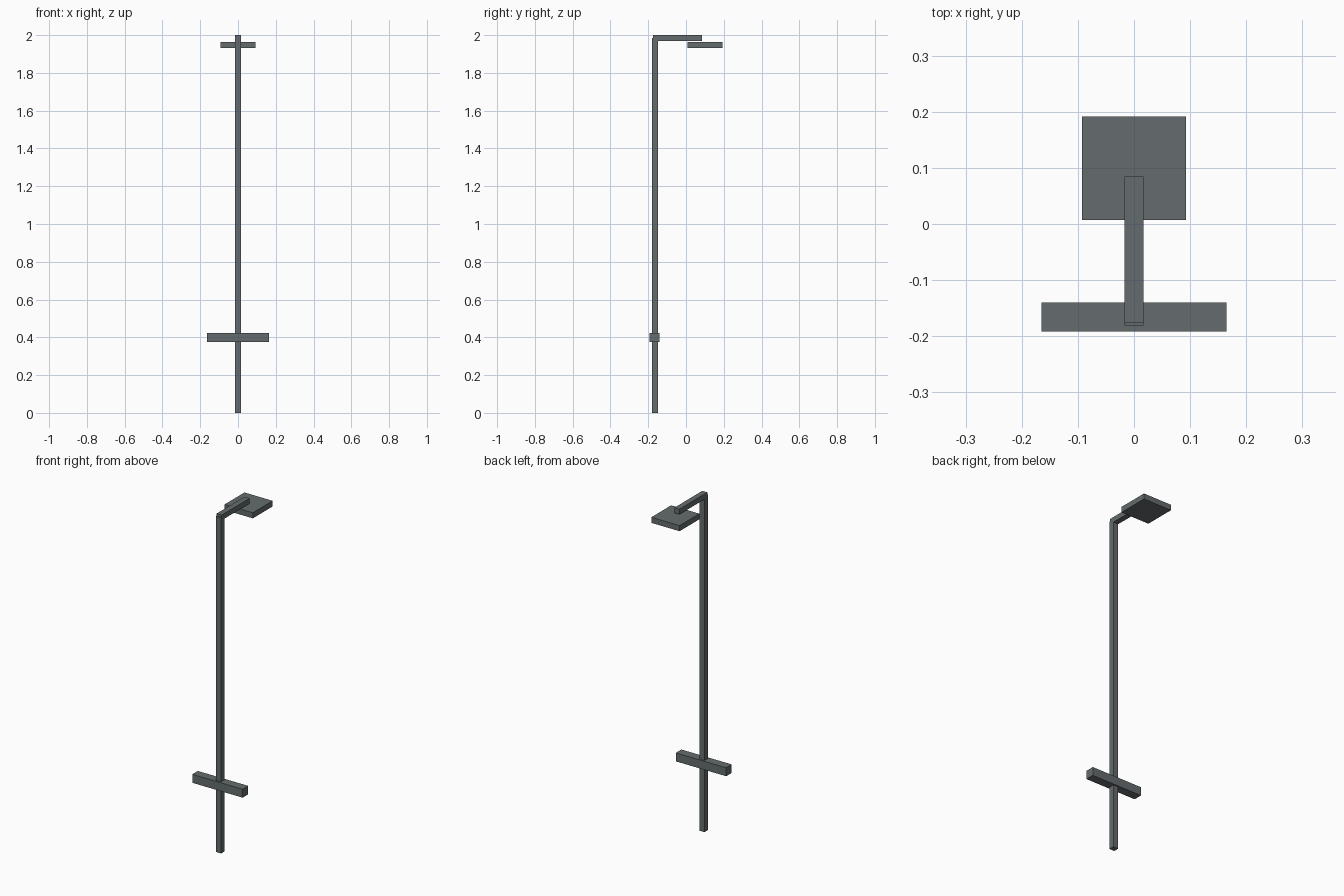
import bpy

if "Cube" in bpy.data.objects:
    bpy.data.objects.remove(bpy.data.objects["Cube"])

# dark grey metal
metal = bpy.data.materials.new("dark_metal")
metal.diffuse_color = (0.13, 0.15, 0.155, 1)
metal.use_nodes = True
metal.node_tree.nodes["Principled BSDF"].inputs["Base Color"].default_value = metal.diffuse_color


def box(name, x, y, z):
    """Axis-aligned box from (min, max) ranges."""
    bpy.ops.mesh.primitive_cube_add(size=1)
    ob = bpy.context.object
    ob.name = name
    ob.location = [(a + b) / 2 for a, b in (x, y, z)]
    ob.scale = [b - a for a, b in (x, y, z)]
    bpy.ops.object.transform_apply(location=False, rotation=False, scale=True)
    ob.data.materials.append(metal)
    return ob


# upright post
box("post", (-0.0165, 0.0165), (-0.181, -0.149), (0, 1.986))
# horizontal arm at the top of the post
box("top_arm", (-0.0165, 0.0165), (-0.176, 0.085), (1.969, 2.0))
# square head plate under the end of the arm
box("head", (-0.0925, 0.0925), (0.007, 0.192), (1.931, 1.964))
# cross bar low on the post
box("cross_bar", (-0.165, 0.165), (-0.192, -0.14), (0.374, 0.424))
